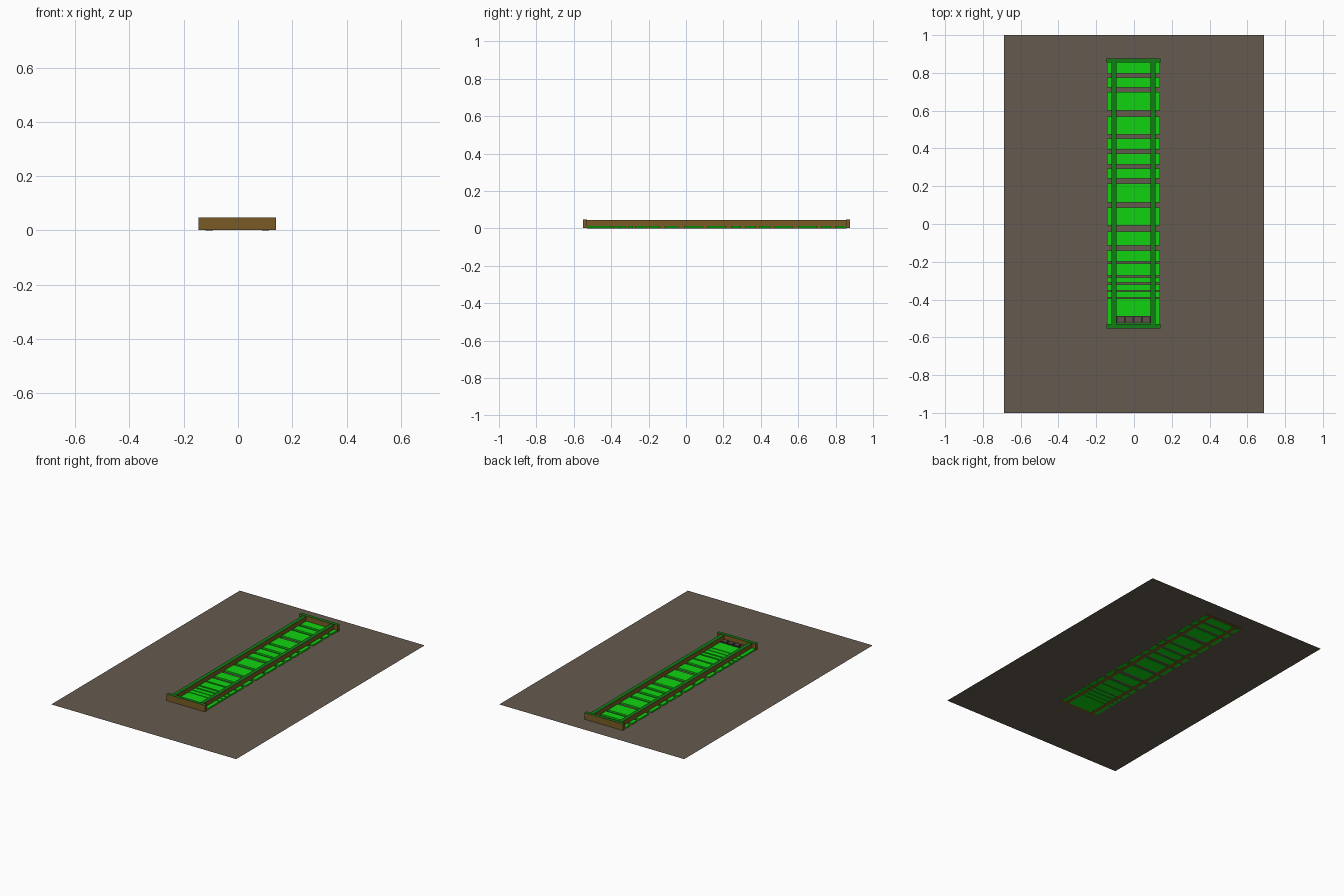
import bpy

cube = bpy.data.objects.get("Cube")
if cube:
    bpy.data.objects.remove(cube)


def material(name, r, g, b):
    m = bpy.data.materials.new(name)
    m.use_nodes = True
    m.diffuse_color = (r, g, b, 1)
    m.node_tree.nodes["Principled BSDF"].inputs["Base Color"].default_value = (r, g, b, 1)
    return m


earth = material("earth", 0.13, 0.105, 0.08)
wood = material("brown wood", 0.19, 0.105, 0.018)
moss = material("dark green", 0.006, 0.20, 0.008)
grass = material("bright green", 0.005, 0.65, 0.005)
stone = material("dark stone", 0.10, 0.08, 0.065)
trim = material("block trim", 0.03, 0.025, 0.02)


def box(name, x, y, z, side, top=None):
    """Box from (min, max) ranges; the upward face may take its own colour."""
    bpy.ops.mesh.primitive_cube_add(size=1)
    o = bpy.context.object
    o.name = name
    for v in o.data.vertices:
        v.co = [r[0] if c < 0 else r[1] for c, r in zip(v.co, (x, y, z))]
    o.data.materials.append(side)
    if top:
        o.data.materials.append(top)
        for p in o.data.polygons:
            p.material_index = int(p.normal.z > 0.5)
    return o


# Ground sheet
bpy.ops.mesh.primitive_plane_add(size=2, location=(0, 0, 0.004))
ground = bpy.context.object
ground.name = "ground_sheet"
ground.scale.x = 0.687
ground.data.materials.append(earth)

# Long side rails and end beams
for name, x in (("right_rail", -0.106), ("left_rail", 0.101)):
    box(name, (x - 0.013, x + 0.013), (-0.53, 0.857), (0, 0.044), wood, moss)
for name, y in (("front_beam", -0.541), ("back_beam", 0.866)):
    box(name, (-0.145, 0.141), (y - 0.011, y + 0.011), (0.002, 0.048), wood, moss)

# Cross planks: (front edge, back edge)
planks = [(0.797, 0.857), (0.722, 0.775), (0.60, 0.70), (0.473, 0.569),
          (0.394, 0.452), (0.315, 0.373), (0.241, 0.294), (0.114, 0.214),
          (-0.008, 0.087), (-0.114, -0.04), (-0.198, -0.14), (-0.272, -0.209),
          (-0.31, -0.283), (-0.352, -0.32), (-0.389, -0.358), (-0.53, -0.395)]
for i, span in enumerate(planks):
    box(f"plank_{i + 1}", (-0.143, 0.138), span, (0.001, 0.014), grass)

# Row of small blocks on a dark strip at the front end
box("block_strip", (-0.093, 0.088), (-0.526, -0.487), (0.01, 0.017), trim)
for i in range(4):
    x = -0.07 + i * 0.045
    box(f"block_{i + 1}", (x - 0.017, x + 0.017), (-0.521, -0.492), (0.012, 0.022), stone)
